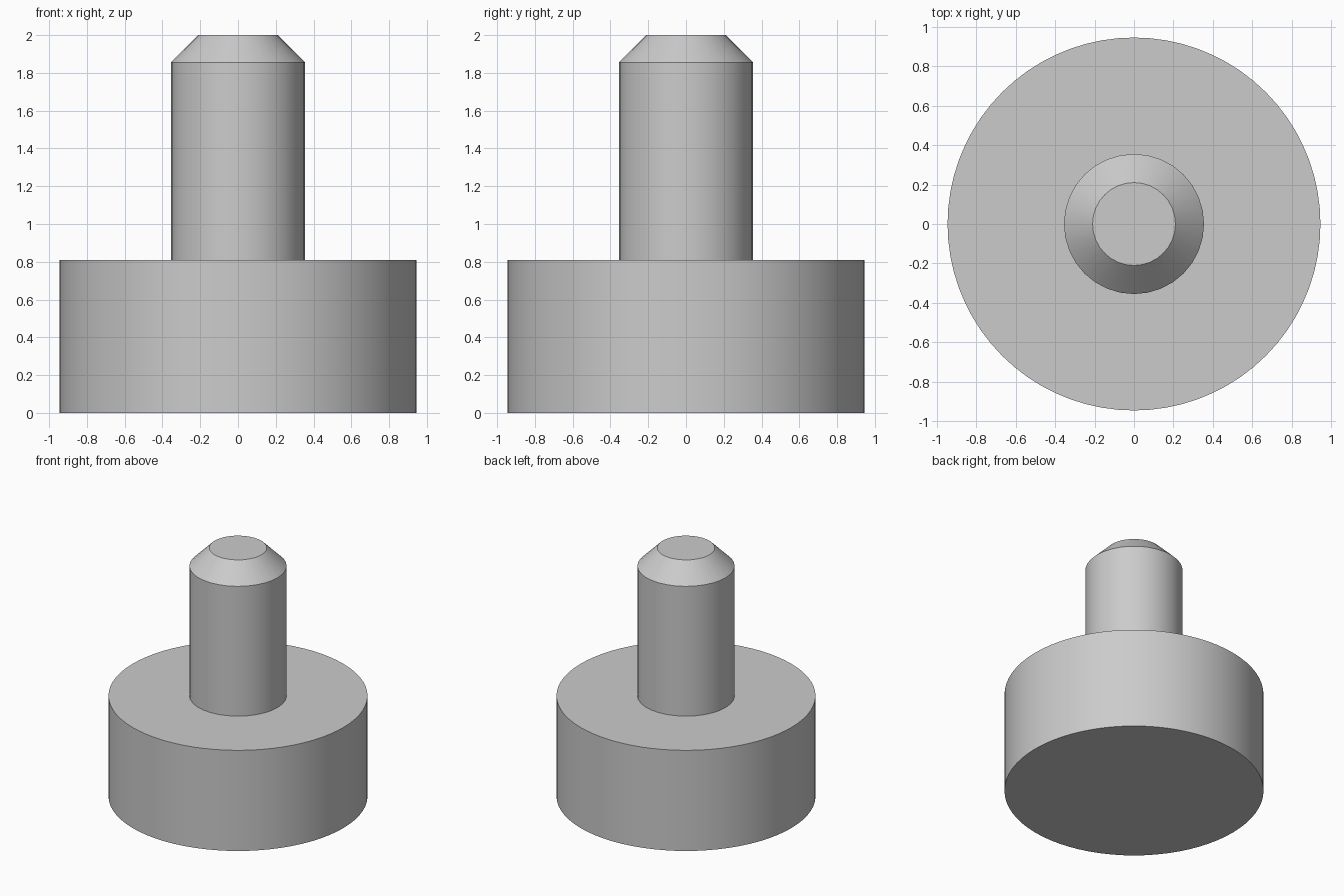
import bpy
import bmesh
from math import pi, radians
from mathutils import Matrix, Vector

cube = bpy.data.objects.get("Cube")
if cube:
    bpy.data.objects.remove(cube, do_unlink=True)

# Plain grey metal
metal = bpy.data.materials.new("grey_metal")
metal.use_nodes = True
grey = (0.6, 0.6, 0.6, 1)
metal.diffuse_color = grey
metal.node_tree.nodes["Principled BSDF"].inputs["Base Color"].default_value = grey


def turned_part(name, profile, sides):
    """Revolve a radius/height profile around z, closed at both ends."""
    bm = bmesh.new()
    rings = []
    for radius, z in profile:
        ring = bmesh.ops.create_circle(
            bm, segments=sides, radius=radius, matrix=Matrix.Translation((0, 0, z)))
        rings.append(ring["verts"])
    for low, high in zip(rings, rings[1:]):
        for i in range(sides):
            j = (i + 1) % sides
            bm.faces.new((low[i], low[j], high[j], high[i]))
    bm.faces.new(rings[0])
    bm.faces.new(rings[-1])
    bmesh.ops.recalc_face_normals(bm, faces=bm.faces)
    mesh = bpy.data.meshes.new(name)
    bm.to_mesh(mesh)
    bm.free()
    mesh.materials.append(metal)
    obj = bpy.data.objects.new(name, mesh)
    bpy.context.collection.objects.link(obj)
    bpy.ops.object.select_all(action="DESELECT")
    obj.select_set(True)
    bpy.context.view_layer.objects.active = obj
    bpy.ops.object.shade_smooth_by_angle(angle=radians(30))
    return obj


# Wide round foot, and the pin with a chamfered tip standing on it
base_height = 0.81
turned_part("base_disc", [(0.945, 0), (0.945, base_height)], 72)
turned_part("chamfered_pin",
            [(0.355, base_height), (0.355, 1.855), (0.21, 2)], 32)
